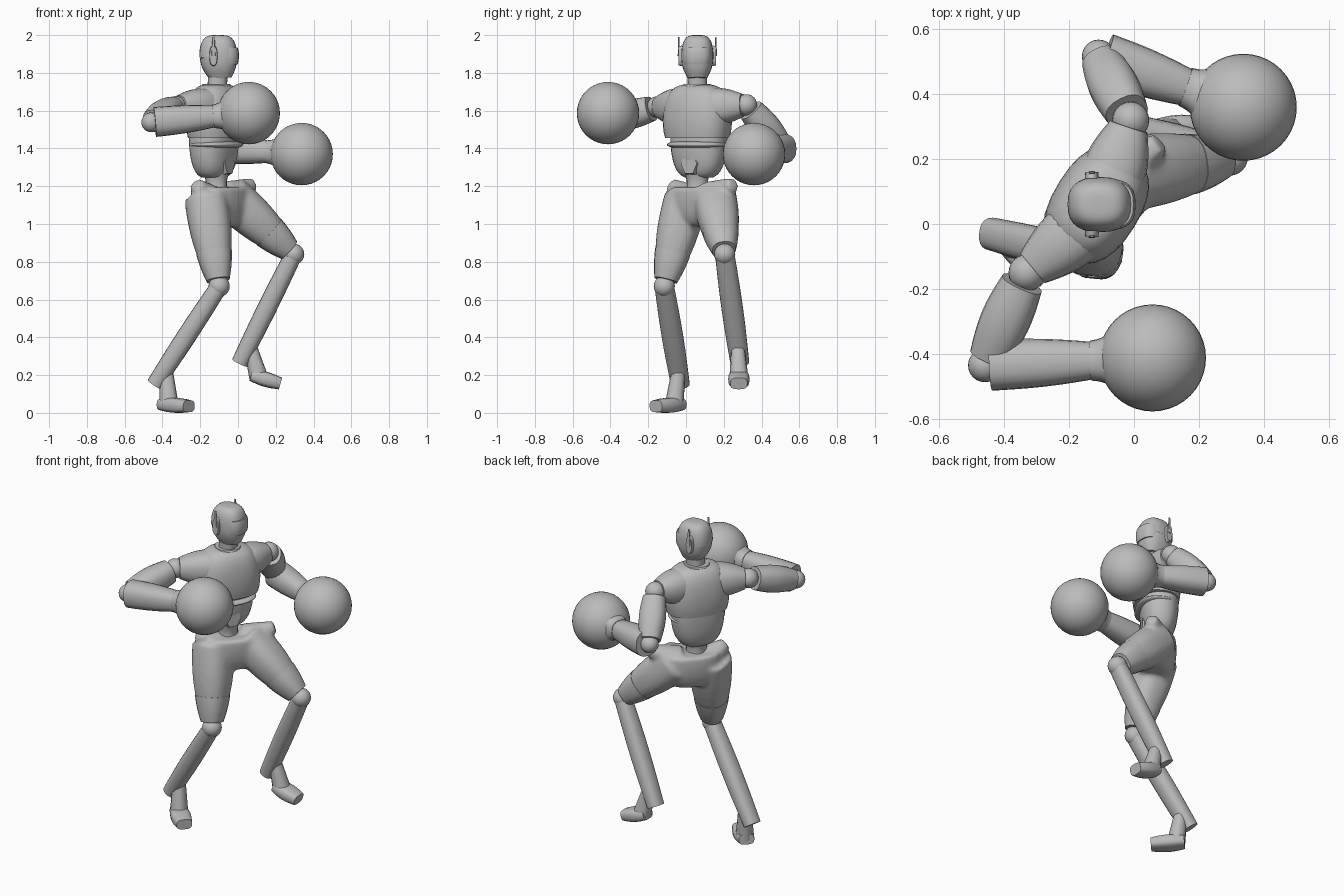
import bpy, bmesh, math
from mathutils import Vector

cube = bpy.data.objects.get("Cube")
if cube:
    bpy.data.objects.remove(cube, do_unlink=True)

grey = bpy.data.materials.new("plain grey")
grey.use_nodes = True
grey.diffuse_color = (.5, .5, .5, 1)
for node in grey.node_tree.nodes:
    if node.type == "BSDF_PRINCIPLED":
        node.inputs["Base Color"].default_value = grey.diffuse_color

AXIS_X, AXIS_Y, AXIS_Z = Vector((1, 0, 0)), Vector((0, 1, 0)), Vector((0, 0, 1))
# The chest and hips are twisted away from the head
chest_yaw, hip_yaw = math.radians(-32), math.radians(-40)
chest_forward = Vector((math.cos(chest_yaw), math.sin(chest_yaw), 0))
chest_line = AXIS_Z.cross(chest_forward)
hip_line = Vector((-math.sin(hip_yaw), math.cos(hip_yaw), 0))


def finish(name, bm):
    """Turn a bmesh into a named, smooth-shaded object."""
    bmesh.ops.recalc_face_normals(bm, faces=bm.faces[:])
    mesh = bpy.data.meshes.new(name)
    bm.to_mesh(mesh)
    bm.free()
    mesh.materials.append(grey)
    part = bpy.data.objects.new(name, mesh)
    bpy.context.scene.collection.objects.link(part)
    bpy.ops.object.select_all(action="DESELECT")
    part.select_set(True)
    bpy.context.view_layer.objects.active = part
    bpy.ops.object.shade_smooth_by_angle(angle=math.radians(40))
    return part


def loft(name, rings, side, axis, power, sides):
    """Skin superellipse rings of (centre, half width along side, half depth)."""
    bm = bmesh.new()
    u = (side - axis * side.dot(axis)).normalized()
    v = axis.cross(u)
    loops = []
    for centre, width, depth in rings:
        loop = []
        for k in range(sides):
            c = math.cos(math.tau * k / sides)
            s = math.sin(math.tau * k / sides)
            across = math.copysign(abs(c) ** (2 / power), c) * width
            along = math.copysign(abs(s) ** (2 / power), s) * depth
            loop.append(bm.verts.new(centre + u * across + v * along))
        loops.append(loop)
    for low, high in zip(loops, loops[1:]):
        for k in range(sides):
            n = (k + 1) % sides
            bm.faces.new((low[k], low[n], high[n], high[k]))
    bm.faces.new(loops[0])
    bm.faces.new(loops[-1])
    return finish(name, bm)


def segment(name, start, end, start_radius, end_radius, side,
            bulge=0, flat=1, power=2.4, sides=20, steps=8):
    """A tapering limb that swells by bulge halfway along."""
    rings = []
    for i in range(steps + 1):
        t = i / steps
        r = start_radius + (end_radius - start_radius) * t + bulge * math.sin(math.pi * t)
        rings.append((start.lerp(end, t), r, r * flat))
    return loft(name, rings, side, (end - start).normalized(), power, sides)


def barrel(name, centre, height, width, depth, low, high, side, power=2.4, steps=12):
    """An upright rounded body, cut off at the low and high angles in degrees."""
    rings = []
    for i in range(steps + 1):
        a = math.radians(low + (high - low) * i / steps)
        swell = math.sqrt(math.cos(a))
        rings.append((centre + AXIS_Z * height * math.sin(a), width * swell, depth * swell))
    return loft(name, rings, side, AXIS_Z, power, sides=28)


def ball(name, centre, radius, segments=24):
    bm = bmesh.new()
    bmesh.ops.create_uvsphere(bm, u_segments=segments, v_segments=segments // 2, radius=radius)
    bmesh.ops.translate(bm, verts=bm.verts[:], vec=centre)
    finish(name, bm)


# Head with jaw, visor, neck and collar
head = Vector((-.105, .06, 1.89))
chest = Vector((-.115, .06, 1.55))
barrel("skull", head, .11, .085, .1, -5, 85, AXIS_Y, power=2.5)
segment("jaw", head, head - AXIS_Z * .12 + AXIS_X * .015, .085, .05, AXIS_Y,
        bulge=.01, flat=1.15, power=2.5, sides=28)
barrel("visor", head + AXIS_X * .01, .09, .08, .1, -30, 30, AXIS_Y, power=2.8)
segment("neck", chest + AXIS_Z * .1, head - AXIS_Z * .08, .06, .055, AXIS_Y, bulge=-.006)
segment("collar", chest + AXIS_Z * .15, chest + AXIS_Z * .19, .09, .07, chest_line)

# Ear discs with thin upright fins
for label, sign in (("left", 1), ("right", -1)):
    outward = AXIS_Y * sign
    ear = head + outward * .08 - AXIS_X * .025
    segment(label + "_ear", ear, ear + outward * .02, .055, .05, AXIS_Z, flat=.4)
    fin = ear + outward * .018
    segment(label + "_ear_fin", fin, fin + AXIS_Z * .1, .006, .003, AXIS_Y, flat=2, sides=8)

# Chest, rib band, belly and waist
barrel("chest", chest, .19, .19, .135, -30, 85, chest_line)
barrel("rib_band", chest - AXIS_Z * .13, .02, .165, .122, -60, 60, chest_line)
belly = chest - AXIS_Z * .09 - chest_forward * .015
barrel("belly", belly, .22, .157, .11, -75, 0, chest_line)
buckle = belly - AXIS_Z * .14 + chest_forward * .06
segment("belly_hexagon", buckle, buckle + chest_forward * .04, .06, .05,
        chest_line, flat=1.2, power=2, sides=6, steps=1)
segment("waist", chest - AXIS_Z * .27, chest - AXIS_Z * .4, .07, .065, AXIS_Y, bulge=-.012)


def arm(label, sign, shoulder, elbow, glove):
    """Shoulder sleeve, upper arm, forearm and round glove."""
    reach = (glove - elbow).normalized()
    joint = elbow - reach * .02
    sleeve_root = chest + chest_line * sign * .08 + AXIS_Z * .07
    segment(label + "_shoulder_sleeve", sleeve_root, sleeve_root.lerp(shoulder, .9),
            .1, .06, AXIS_Z, bulge=.012)
    ball(label + "_shoulder_joint", shoulder, .057)
    segment(label + "_upper_arm", shoulder.lerp(joint, .12), shoulder.lerp(joint, .92),
            .066, .06, AXIS_Z, bulge=.014)
    ball(label + "_elbow_joint", joint, .052)
    segment(label + "_forearm", elbow, glove - reach * .17, .079, .056, AXIS_Z, bulge=.006)
    segment(label + "_glove_cuff", glove - reach * .19, glove - reach * .1,
            .062, .11, AXIS_Z, bulge=-.012)
    ball(label + "_glove", glove, .165, segments=40)


def leg(label, hip, hip_point, knee, heel, foot_back, toe):
    """Knee, shin and foot; returns the upper parts to blend into the hips."""
    point = segment(label + "_hip_point", hip, hip_point, .08, .035, AXIS_Y)
    thigh = segment(label + "_thigh", hip, hip.lerp(knee, .92), .115, .058, AXIS_Y, bulge=.02)
    segment(label + "_knee_cuff", hip.lerp(knee, .62), hip.lerp(knee, .93),
            .095, .062, AXIS_Y, bulge=.004)
    ball(label + "_knee_joint", knee, .056)
    segment(label + "_shin", knee.lerp(heel, .03), heel, .052, .05, AXIS_Y, bulge=.006, flat=.9)
    ankle = heel + Vector((.06, -.01, .07))
    segment(label + "_ankle", ankle, foot_back.lerp(toe, .25), .036, .05, AXIS_Y, sides=12)
    segment(label + "_foot", foot_back, toe, .045, .045, AXIS_Z.cross(toe - foot_back),
            bulge=.012, flat=.7, power=3, sides=16)
    return [point, thigh]


# Arms: right glove held across the body, left glove reaching forward
arm("right", -1, Vector((-.33, -.15, 1.62)), Vector((-.44, -.435, 1.54)),
    Vector((.057, -.413, 1.587)))
arm("left", 1, Vector((-.01, .32, 1.63)), Vector((-.09, .51, 1.4)),
    Vector((.337, .36, 1.37)))

# Legs: right leg standing, left leg raised
upper = leg("right", Vector((-.17, 0, 1.14)), Vector((-.22, -.08, 1.21)),
            Vector((-.1, -.115, .67)), Vector((-.44, -.03, .15)),
            Vector((-.4, -.03, .045)), Vector((-.26, -.16, .035)))
upper += leg("left", Vector((-.05, .15, 1.15)), Vector((.08, .25, 1.21)),
             Vector((.295, .205, .84)), Vector((.01, .285, .265)),
             Vector((.07, .28, .2)), Vector((.225, .28, .155)))

# Pelvis and thighs blended into one smooth body
pelvis = barrel("pelvis_and_thighs", Vector((-.09, .08, 1.14)), .16, .18, .122, -75, 20, hip_line)
for part in upper:
    part.select_set(True)
bpy.ops.object.join()
blend = pelvis.modifiers.new("blend", "REMESH")
blend.mode = "VOXEL"
blend.voxel_size = .012
blend.use_smooth_shade = True
soften = pelvis.modifiers.new("soften", "SMOOTH")
soften.iterations = 8
